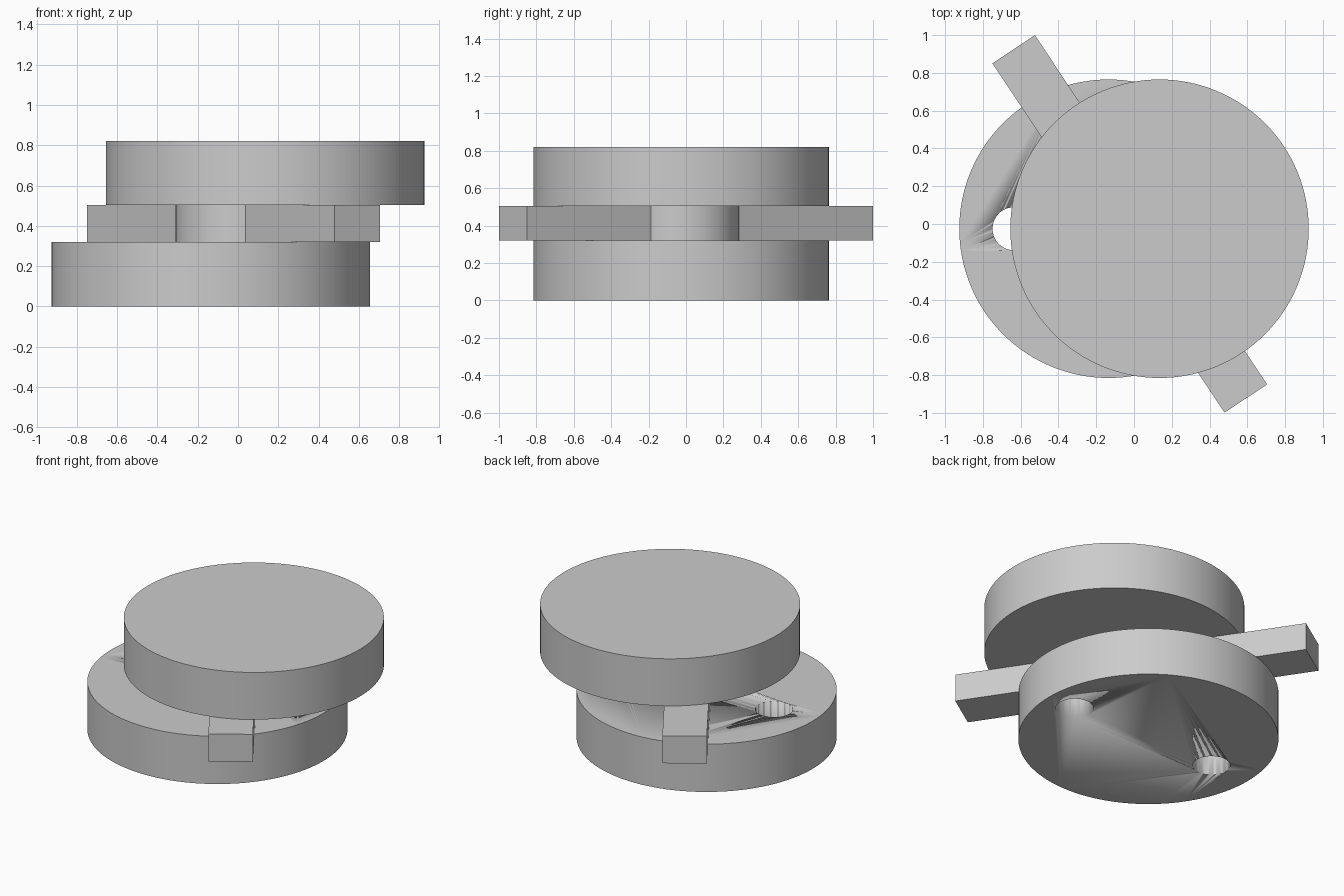
import bpy
import math
from mathutils import Vector

cube = bpy.data.objects.get("Cube")
if cube:
    bpy.data.objects.remove(cube, do_unlink=True)

# One plain grey for every part
grey = bpy.data.materials.new("light grey")
grey.use_nodes = True
colour = (0.6, 0.6, 0.6, 1)
grey.diffuse_color = colour
grey.node_tree.nodes["Principled BSDF"].inputs["Base Color"].default_value = colour

BASE_TOP, BAR_TOP, TOP = 0.32, 0.504, 0.82
CENTRE_Y = -0.025


def disc(name, x, radius, z0, z1, sides=128):
    bpy.ops.mesh.primitive_cylinder_add(
        vertices=sides, radius=radius, depth=z1 - z0,
        location=(x, CENTRE_Y, (z0 + z1) / 2))
    obj = bpy.context.object
    obj.name = name
    obj.data.materials.append(grey)
    bpy.ops.object.shade_smooth_by_angle(angle=math.radians(30))
    return obj


# Lower and upper discs, offset sideways, joined by a central hub
lower = disc("lower_disc", -0.135, 0.79, 0, BASE_TOP)
disc("hub", 0, 0.31, BASE_TOP, BAR_TOP)
disc("upper_disc", 0.135, 0.79, BAR_TOP, TOP)

# Two round holes through the lower disc
for side, x in (("left", 0.45), ("right", -0.635)):
    cutter = disc(side + "_hole_cutter", x, 0.114, -0.1, BASE_TOP + 0.1, 64)
    cutter.hide_render = True
    cutter.hide_viewport = True
    cutter.display_type = 'WIRE'
    cut = lower.modifiers.new(side + "_hole", 'BOOLEAN')
    cut.operation = 'DIFFERENCE'
    cut.solver = 'EXACT'
    cut.object = cutter

# Slanted crossbar between the discs
back_end, front_end = Vector((-0.637, 0.925)), Vector((0.592, -0.924))
along = front_end - back_end
middle = (back_end + front_end) / 2
bpy.ops.mesh.primitive_cube_add(
    size=1, location=(middle.x, middle.y, (BASE_TOP + BAR_TOP) / 2),
    rotation=(0, 0, math.atan2(along.y, along.x)))
bar = bpy.context.object
bar.name = "crossbar"
bar.scale = (along.length, 0.27, BAR_TOP - BASE_TOP)
bar.data.materials.append(grey)
